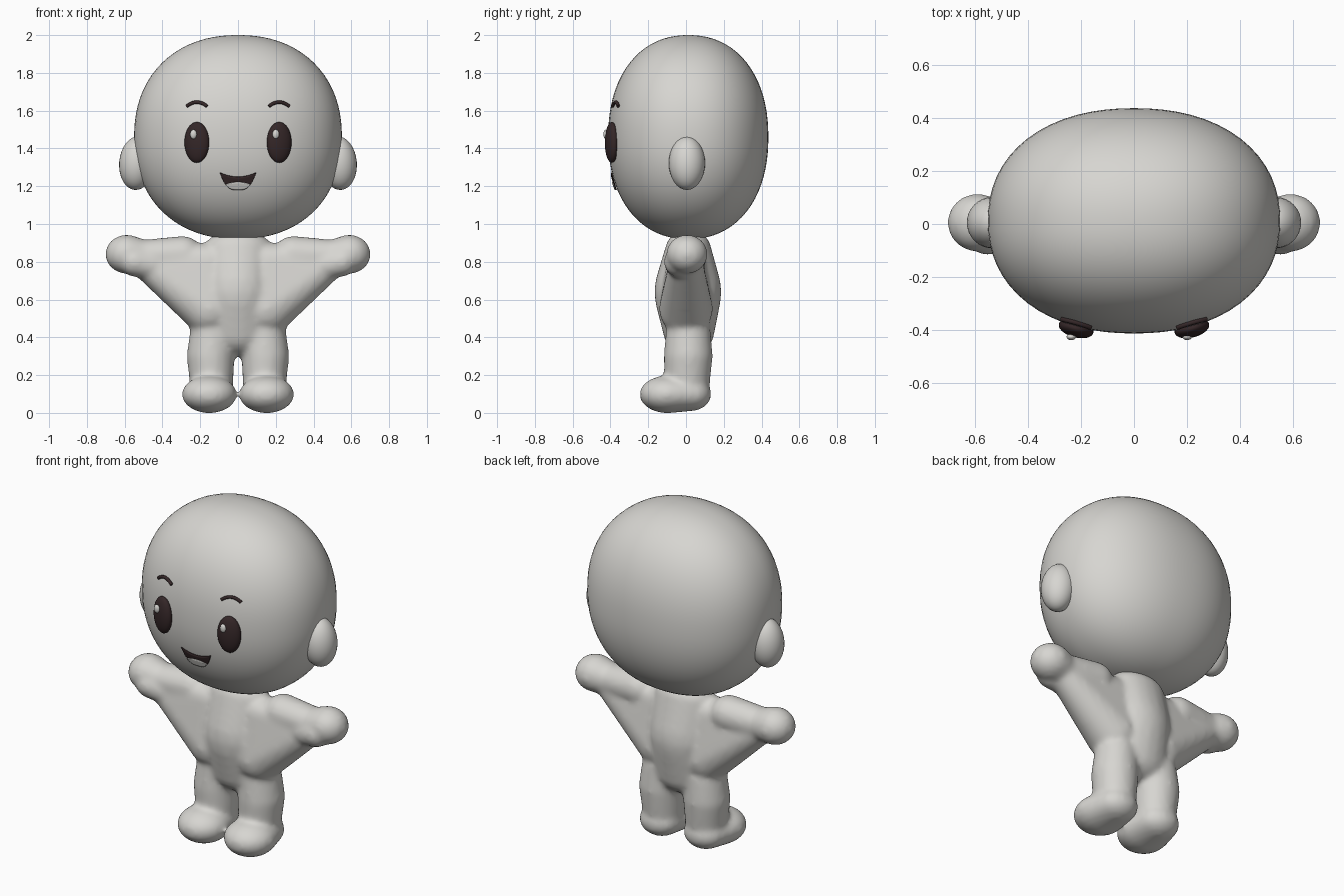
import bpy, bmesh, math
from mathutils import Vector

if "Cube" in bpy.data.objects:
    bpy.data.objects.remove(bpy.data.objects["Cube"])


def material(name, rgb):
    m = bpy.data.materials.new(name)
    m.use_nodes = True
    m.diffuse_color = (*rgb, 1)
    bsdf = next(n for n in m.node_tree.nodes if n.type == 'BSDF_PRINCIPLED')
    bsdf.inputs["Base Color"].default_value = (*rgb, 1)
    return m


SKIN = material("pale grey", (0.68, 0.67, 0.64))
DARK = material("dark brown", (0.035, 0.02, 0.021))

HEAD_C = Vector((0, 0.012, 1.46))
HEAD_R = Vector((0.55, 0.424, 0.54))
POWER = 2.2


def finish(name, bm, mat):
    mesh = bpy.data.meshes.new(name)
    bmesh.ops.recalc_face_normals(bm, faces=bm.faces)
    bm.to_mesh(mesh)
    bm.free()
    mesh.materials.append(mat)
    for p in mesh.polygons:
        p.use_smooth = True
    ob = bpy.data.objects.new(name, mesh)
    bpy.context.collection.objects.link(ob)
    return ob


def ellipsoid(name, loc, radii, mat, rot=(0, 0, 0), segs=32):
    bm = bmesh.new()
    bmesh.ops.create_uvsphere(bm, u_segments=segs, v_segments=segs // 2, radius=1)
    for v in bm.verts:
        v.co *= Vector(radii)
    ob = finish(name, bm, mat)
    ob.location, ob.rotation_euler = loc, rot
    return ob


def face_y(x, z):
    """Depth of the front of the head at x, z."""
    s = abs(x / HEAD_R.x) ** POWER + abs((z - HEAD_C.z) / HEAD_R.z) ** POWER
    return HEAD_C.y - HEAD_R.y * (1 - s) ** (1 / POWER)


# Head: slightly squared ellipsoid
bm = bmesh.new()
bmesh.ops.create_uvsphere(bm, u_segments=64, v_segments=40, radius=1)
for v in bm.verts:
    k = sum(abs(c) ** POWER for c in v.co) ** (-1 / POWER)
    v.co = HEAD_C + v.co * k * HEAD_R
finish("head", bm, SKIN)

# Body: rounded hulls fused into one soft skin
bm = bmesh.new()
ball = bmesh.new()
bmesh.ops.create_icosphere(ball, subdivisions=3, radius=1)
unit = [v.co.copy() for v in ball.verts]
ball.free()


def hull(*balls, side=1):
    """Convex hull around ellipsoids given as (centre, radii)."""
    pts = []
    for c, r in balls:
        r = Vector(r) if isinstance(r, tuple) else Vector((r, r, r))
        for u in unit:
            p = Vector(c) + u * r
            pts.append(bm.verts.new((p.x * side, p.y, p.z)))
    bmesh.ops.convex_hull(bm, input=pts)
    bmesh.ops.delete(bm, geom=[v for v in bm.verts if not v.link_faces], context='VERTS')


# torso
hull(((0, 0.01, 0.64), (0.2, 0.178, 0.24)),
     ((0, 0.012, 0.87), (0.18, 0.12, 0.1)),
     ((0, 0.015, 0.43), (0.19, 0.135, 0.13)))
for s in (1, -1):
    # upper arm, hand, thumb and the web down to the hip
    hull(((0.29, 0.01, 0.835), 0.102), ((0.52, 0, 0.825), 0.09), side=s)
    hull(((0.5, 0, 0.825), 0.09), ((0.59, 0.005, 0.84), (0.113, 0.11, 0.104)), side=s)
    hull(((0.55, -0.04, 0.8), 0.078), ((0.45, -0.02, 0.78), 0.08), side=s)
    hull(((0.15, 0, 0.55), 0.143), ((0.5, 0, 0.805), 0.085), ((0.15, 0, 0.8), 0.1), side=s)
    # leg
    hull(((0.135, 0.012, 0.42), 0.12),
         ((0.145, 0.012, 0.3), (0.127, 0.13, 0.12)),
         ((0.14, 0.005, 0.14), (0.114, 0.12, 0.1)), side=s)
    # foot
    hull(((0.152, -0.1, 0.098), (0.146, 0.147, 0.1)),
         ((0.145, 0.03, 0.1), (0.12, 0.105, 0.09)), side=s)
body = finish("body", bm, SKIN)
remesh = body.modifiers.new("fuse", 'REMESH')
remesh.mode = 'VOXEL'
remesh.voxel_size = 0.014
remesh.use_smooth_shade = True
soft = body.modifiers.new("soften", 'SMOOTH')
soft.factor = 0.5
soft.iterations = 10

for s, side in ((1, "left"), (-1, "right")):
    # Ears
    ellipsoid(f"{side}_ear", (s * 0.535, 0.005, 1.322), (0.094, 0.096, 0.142), SKIN,
              rot=(0, s * -0.08, 0))
    # Eyes with a small highlight
    x, z = s * 0.218, 1.432
    ellipsoid(f"{side}_eye", (x, -0.393, z), (0.067, 0.034, 0.108), DARK, rot=(0, 0, s * 0.26))
    ellipsoid(f"{side}_eye_highlight", (x - 0.018, -0.425, z + 0.043), (0.018, 0.012, 0.025),
              SKIN, segs=16)
    # Brows: arched tubes lying on the forehead
    curve = bpy.data.curves.new(f"{side}_brow", 'CURVE')
    curve.dimensions = '3D'
    curve.bevel_depth = 0.009
    curve.use_fill_caps = True
    spline = curve.splines.new('POLY')
    spline.points.add(12)
    for i, p in enumerate(spline.points):
        t = i / 6 - 1
        bx, bz = s * (0.218 + 0.054 * t), 1.645 - 0.022 * t * t
        p.co = (bx, face_y(bx, bz) - 0.006, bz, 1)
    curve.materials.append(DARK)
    bpy.context.collection.objects.link(bpy.data.objects.new(f"{side}_brow", curve))


# Mouth and tongue: thin plates following the face
def plate(name, half, top, bottom, lift, mat, cols=24, rows=6):
    bm = bmesh.new()
    grid = []
    for i in range(cols + 1):
        x = half * (2 * i / cols - 1)
        lo, hi = bottom(x), top(x)
        zs = [lo + (hi - lo) * j / rows for j in range(rows + 1)]
        grid.append([bm.verts.new((x, face_y(x, z) - lift, z)) for z in zs])
    for a, b in zip(grid, grid[1:]):
        for j in range(rows):
            bm.faces.new((a[j], b[j], b[j + 1], a[j + 1]))
    ob = finish(name, bm, mat)
    solid = ob.modifiers.new("thickness", 'SOLIDIFY')
    solid.thickness = 0.006
    solid.offset = 0


def lip(x):
    return 1.18 + 0.088 * abs(x / 0.095) ** 3


plate("mouth", 0.095, lambda x: 1.25 + 0.022 * (x / 0.095) ** 2, lip, 0.006, DARK)
plate("tongue", 0.064, lambda x: 1.222 - 0.012 * (x / 0.064) ** 2,
      lambda x: lip(x) + 0.001, 0.011, SKIN)
